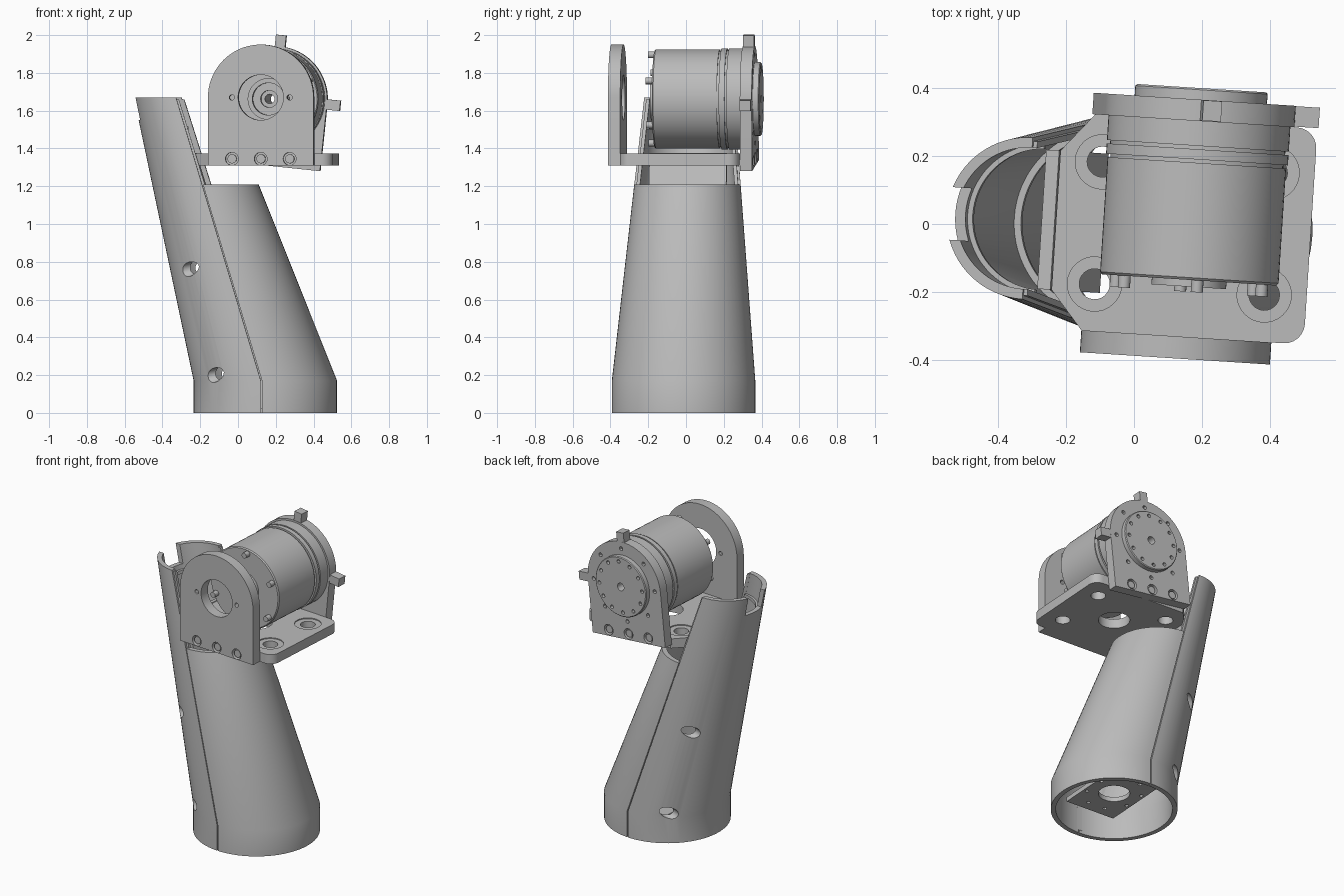
import bpy, bmesh
from math import sin, cos, pi, radians
from mathutils import Matrix, Vector

if "Cube" in bpy.data.objects:
    bpy.data.objects.remove(bpy.data.objects["Cube"])

grey = bpy.data.materials.new("plain grey")
grey.use_nodes = True
grey.diffuse_color = (0.5, 0.5, 0.5, 1)
grey.node_tree.nodes["Principled BSDF"].inputs["Base Color"].default_value = (0.5, 0.5, 0.5, 1)

# Whole arm is turned slightly about its base axis
ROOT = Matrix.Translation((0.145, -0.013, 0)) @ Matrix.Rotation(radians(-3.7), 4, 'Z')
# Motor and rear plate share a rolled frame on the motor axis
MOTOR = Matrix.Translation((0.027, 0, 1.662)) @ Matrix.Rotation(radians(6), 4, 'Y')
LEAN, TAPER, BEND_Z, BASE_R = -0.306, -0.0945, 0.17, 0.38
Y, Z = Vector((0, 1, 0)), Vector((0, 0, 1))


def cyl(bm, centre, r, length, axis=Y, sides=24):
    turn = Z.rotation_difference(axis).to_matrix().to_4x4()
    bmesh.ops.create_cone(bm, cap_ends=True, segments=sides, radius1=r, radius2=r,
                          depth=length, matrix=Matrix.Translation(centre) @ turn)


def box(bm, centre, size, turn=Matrix()):
    bmesh.ops.create_cube(bm, size=1, matrix=Matrix.Translation(centre) @ turn
                          @ Matrix.Diagonal((*size, 1)))


def prism(bm, pts, offset):
    face = bm.faces.new([bm.verts.new(p) for p in pts])
    new = bmesh.ops.extrude_face_region(bm, geom=[face])["geom"]
    bmesh.ops.translate(bm, vec=offset, verts=[v for v in new if isinstance(v, bmesh.types.BMVert)])


def make(name, bm, frame=Matrix()):
    bmesh.ops.recalc_face_normals(bm, faces=bm.faces)
    mesh = bpy.data.meshes.new(name)
    bm.to_mesh(mesh)
    bm.free()
    mesh.transform(ROOT @ frame)
    mesh.materials.append(grey)
    obj = bpy.data.objects.new(name, mesh)
    bpy.context.scene.collection.objects.link(obj)
    return obj


def finish(obj, cutter=None):
    bpy.ops.object.select_all(action='DESELECT')
    obj.select_set(True)
    bpy.context.view_layer.objects.active = obj
    if cutter:
        cutter.hide_render = True
        mod = obj.modifiers.new("holes", 'BOOLEAN')
        mod.operation, mod.solver, mod.object = 'DIFFERENCE', 'EXACT', cutter
        bpy.ops.object.modifier_apply(modifier=mod.name)
        bpy.data.objects.remove(cutter)
    bpy.ops.object.shade_smooth_by_angle(angle=radians(30))


def arc(r, a0, a1, n, cx=0, cy=0):
    return [(cx + r * cos(radians(a0 + (a1 - a0) * i / n)),
             cy + r * sin(radians(a0 + (a1 - a0) * i / n))) for i in range(n + 1)]


def shell(bm, a0, a1, levels, outer=0.0, inner=0.03, n=36):
    # Closed part-ring wall following the leaning, tapering sleeve
    rings = []
    for z in levels:
        h = max(0, z - BEND_Z)
        r = BASE_R + TAPER * h
        pts = arc(r - outer, a0, a1, n) + arc(r - inner, a1, a0, n)
        rings.append([bm.verts.new((x + LEAN * h, y, z)) for x, y in pts])
    for low, high in zip(rings, rings[1:]):
        for i in range(len(low)):
            j = (i + 1) % len(low)
            bm.faces.new((low[i], low[j], high[j], high[i]))
    m = 2 * n + 1
    for ring in (rings[0], rings[-1]):
        for i in range(n):
            bm.faces.new((ring[i], ring[i + 1], ring[m - i - 1], ring[m - i]))


# Rear sleeve: tall half with screw holes and a notch in its top
bm = bmesh.new()
shell(bm, 90, 270, (0, BEND_Z, 1.67))
cut = bmesh.new()
bore = Vector((1, 0, -LEAN)).normalized()
for z in (0.2, 0.76):
    h = z - BEND_Z
    r = BASE_R + TAPER * h
    for side in (-1, 1):
        cyl(cut, (LEAN * h - 0.64 * r, side * 0.768 * r, z), 0.037, 0.3, bore)
box(cut, (-0.7, 0, 1.65), (0.3, 0.155, 0.2))
finish(make("rear_sleeve", bm), make("sleeve_cutter", cut))

# Lip and stiffening ribs inside the rear sleeve
for name, a, levels, o, i in (("sleeve_lip", 87, (0.02, BEND_Z, 1.66), 0.012, 0.031),
                              ("upper_rib", 93, (1.5, 1.52), 0.02, 0.045),
                              ("lower_rib", 93, (0.85, 0.87), 0.02, 0.05)):
    bm = bmesh.new()
    if name == "sleeve_lip":
        shell(bm, a, 93, levels, o, i, 2)
        shell(bm, 267, 360 - a, levels, o, i, 2)
    else:
        shell(bm, a, 360 - a, levels, o, i)
    finish(make(name, bm))

# Front sleeve: shorter half
bm = bmesh.new()
shell(bm, -89, 89, (0, BEND_Z, 1.21))
finish(make("front_sleeve", bm))

# Base mounting plate inside the sleeve
bm, cut = bmesh.new(), bmesh.new()
box(bm, (0, 0, 0.125), (0.345, 0.49, 0.03))
cyl(cut, (0, 0, 0.125), 0.095, 0.2, Z, 32)
for x, y in arc(0.16, 22.5, 337.5, 7):
    cyl(cut, (x, y * 1.2, 0.125), 0.012, 0.2, Z, 12)
finish(make("base_plate", bm), make("base_cutter", cut))

# Leaning support plate that carries the bracket
bm = bmesh.new()
tilt = Matrix.Rotation(-radians(17), 4, 'Y')
box(bm, (-0.325, 0, 1.13), (0.04, 0.41, 0.5), tilt)
finish(make("support_plate", bm))

# Bracket floor with counterbored holes
bm, cut = bmesh.new(), bmesh.new()
edge = arc(0.06, -90, 0, 6, 0.315, -0.258) + arc(0.06, 0, 90, 6, 0.315, 0.258)
edge += [(-0.28, 0.318), (-0.375, 0.205), (-0.375, -0.205), (-0.28, -0.318)]
prism(bm, [(x, y, 1.31) for x, y in edge], (0, 0, 0.062))
cyl(cut, (0, 0, 1.34), 0.095, 0.2, Z, 32)
for sx in (-1, 1):
    for sy in (-1, 1):
        cyl(cut, (sx * 0.25, sy * 0.18, 1.34), 0.045, 0.2, Z)
floor = make("bracket_floor", bm)
finish(floor, make("floor_cutter", cut))
cut = bmesh.new()
for sx in (-1, 1):
    for sy in (-1, 1):
        cyl(cut, (sx * 0.25, sy * 0.18, 1.386), 0.08, 0.04, Z, 32)
finish(floor, make("counterbore_cutter", cut))


def upright(bm, y, thick, bottom):
    pts = [(-0.28, bottom), (0.28, bottom)] + arc(0.28, 0, 180, 36)
    prism(bm, [(x, y, z) for x, z in pts], (0, thick, 0))


def screws(name, y, z, frame, depth):
    bm = bmesh.new()
    for x in (-0.153, 0, 0.153):
        cyl(bm, (x, y, z), 0.024, depth)
    finish(make(name, bm, frame))


# Front upright with bearing hole
front = Matrix.Translation((0, 0, 1.67))
bm, cut = bmesh.new(), bmesh.new()
upright(bm, -0.383, 0.065, -0.36)
cyl(cut, (0, -0.35, 0), 0.12, 0.3, Y, 48)
for x in (-0.153, 0.153):
    cyl(cut, (x, -0.35, 0), 0.014, 0.3, Y, 12)
for x in (-0.153, 0, 0.153):
    cyl(cut, (x, -0.383, -0.325), 0.034, 0.06)
finish(make("front_upright", bm, front), make("front_cutter", cut, front))
screws("front_screws", -0.36, -0.325, front, 0.03)

# Rear upright with motor seat and bolt holes
bm, cut = bmesh.new(), bmesh.new()
upright(bm, 0.318, 0.063, -0.355)
cyl(cut, (0, 0.35, 0), 0.192, 0.3, Y, 64)
for x, z in arc(0.235, 0, 315, 7):
    cyl(cut, (x, 0.385, z), 0.013, 0.05, Y, 12)
for x in (-0.153, 0, 0.153):
    cyl(cut, (x, 0.383, -0.315), 0.034, 0.06)
finish(make("rear_upright", bm, MOTOR), make("rear_cutter", cut, MOTOR))
screws("rear_screws", 0.36, -0.315, MOTOR, 0.03)

# Stop tabs on the rear upright
for name, centre, size in (("top_tab", (0, 0.35, 0.305), (0.055, 0.06, 0.07)),
                           ("side_tab", (0.31, 0.35, 0), (0.08, 0.06, 0.055))):
    bm = bmesh.new()
    box(bm, centre, size)
    finish(make(name, bm, MOTOR))

# Motor body: turned profile of radius and distance along the axis
profile = [(0.025, 0.415), (0.025, -0.06), (0.045, -0.06), (0.045, -0.11), (0.085, -0.11),
           (0.085, -0.17), (0.11, -0.17), (0.11, -0.15), (0.257, -0.15), (0.263, -0.143),
           (0.263, 0.195), (0.255, 0.195), (0.255, 0.205), (0.268, 0.205), (0.268, 0.235),
           (0.258, 0.235), (0.258, 0.245), (0.268, 0.245), (0.268, 0.325), (0.195, 0.325),
           (0.195, 0.41), (0.19, 0.415)]
bm, cut = bmesh.new(), bmesh.new()
vs = [bm.verts.new((r, y, 0)) for r, y in profile]
es = [bm.edges.new((vs[i - 1], vs[i])) for i in range(len(vs))]
bmesh.ops.spin(bm, geom=vs + es, cent=(0, 0, 0), axis=Y, angle=2 * pi, steps=72)
bmesh.ops.remove_doubles(bm, verts=bm.verts, dist=0.0005)
for x, z in arc(0.165, 0, 330, 11):
    cyl(cut, (x, 0.415, z), 0.012, 0.05, Y, 12)
finish(make("motor", bm, MOTOR), make("motor_cutter", cut, MOTOR))

# Screw heads on the motor's front cap
bm = bmesh.new()
for x, z in arc(0.235, 30, 330, 5):
    cyl(bm, (x, -0.16, z), 0.018, 0.05, Y, 16)
finish(make("motor_cap_screws", bm, MOTOR))
